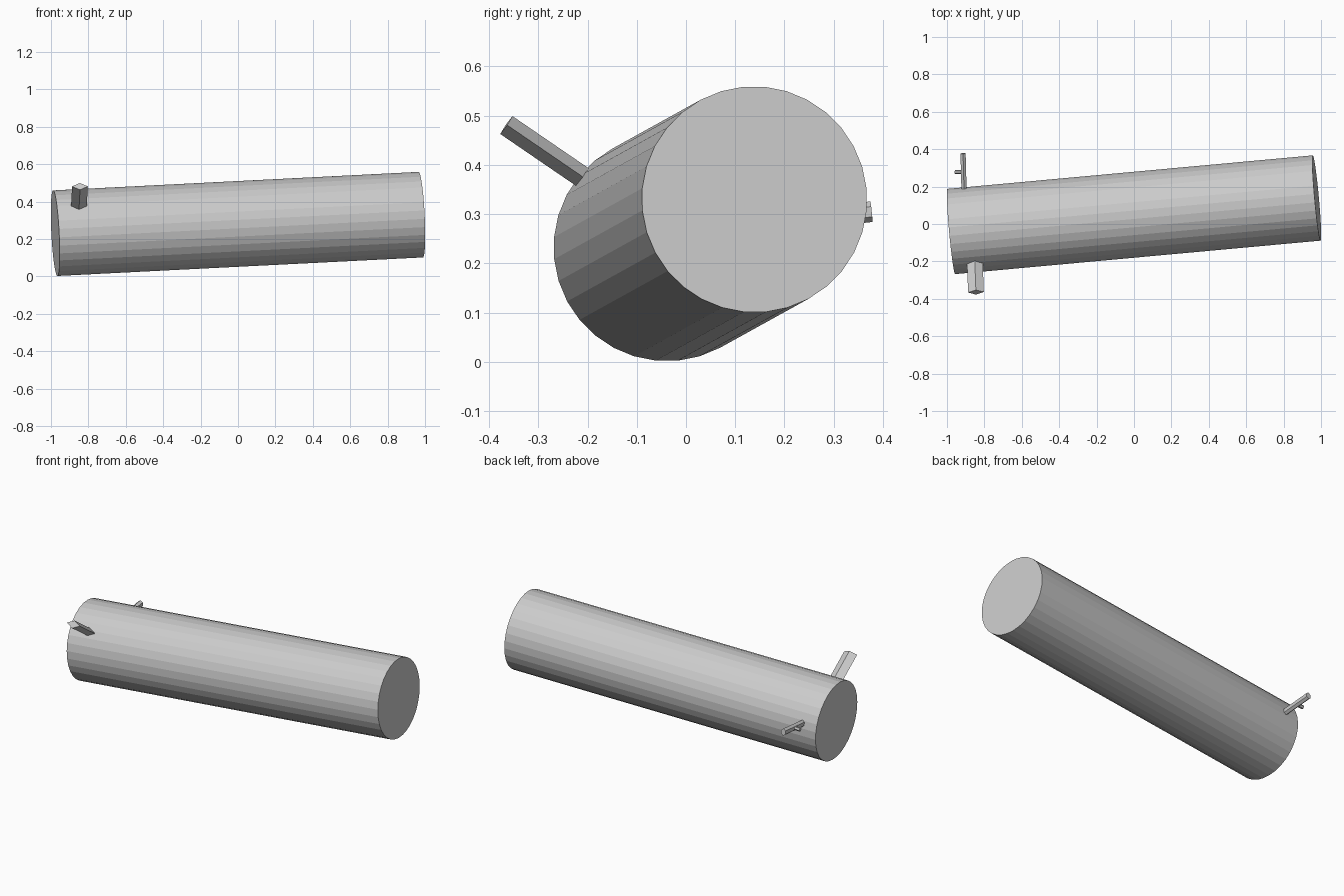
import bpy
from mathutils import Vector, Matrix
from math import pi, cos, sin

if "Cube" in bpy.data.objects:
    bpy.data.objects.remove(bpy.data.objects["Cube"])


def prism(name, start, end, sides, size_a, size_b, phase=0.0, taper=1.0):
    """Closed prism from start to end; size_a is the half width sideways, size_b upwards."""
    start, end = Vector(start), Vector(end)
    axis = (end - start).normalized()
    side = axis.cross(Vector((0, 0, 1))).normalized()
    up = side.cross(axis)
    verts = []
    for centre, k in ((start, 1.0), (end, taper)):
        for i in range(sides):
            a = phase + 2 * pi * i / sides
            verts.append(centre + side * (size_a * k * cos(a)) + up * (size_b * k * sin(a)))
    faces = [(i, (i + 1) % sides, sides + (i + 1) % sides, sides + i) for i in range(sides)]
    faces += [tuple(reversed(range(sides))), tuple(range(sides, 2 * sides))]
    mesh = bpy.data.meshes.new(name)
    mesh.from_pydata(verts, [], [tuple(reversed(f)) for f in faces])
    # make the normals point outwards
    import bmesh
    bm = bmesh.new()
    bm.from_mesh(mesh)
    bmesh.ops.recalc_face_normals(bm, faces=bm.faces)
    bm.to_mesh(mesh)
    bm.free()
    obj = bpy.data.objects.new(name, mesh)
    bpy.context.collection.objects.link(obj)
    return obj


# fallen trunk, slightly turned and tilted
prism("trunk", (-0.977, -0.04, 0.231), (0.977, 0.139, 0.330), 32, 0.23, 0.23, pi / 32)

# front branch stub with a flattened diamond section
prism("front_branch", (-0.853, -0.15, 0.334), (-0.845, -0.365, 0.481), 4, 0.042, 0.022)

# thin back branch and its side twig
prism("back_branch", (-0.908, 0.15, 0.281), (-0.914, 0.377, 0.305), 6, 0.016, 0.021, pi / 6)
prism("side_twig", (-0.912, 0.277, 0.295), (-0.958, 0.277, 0.293), 6, 0.011, 0.011)
